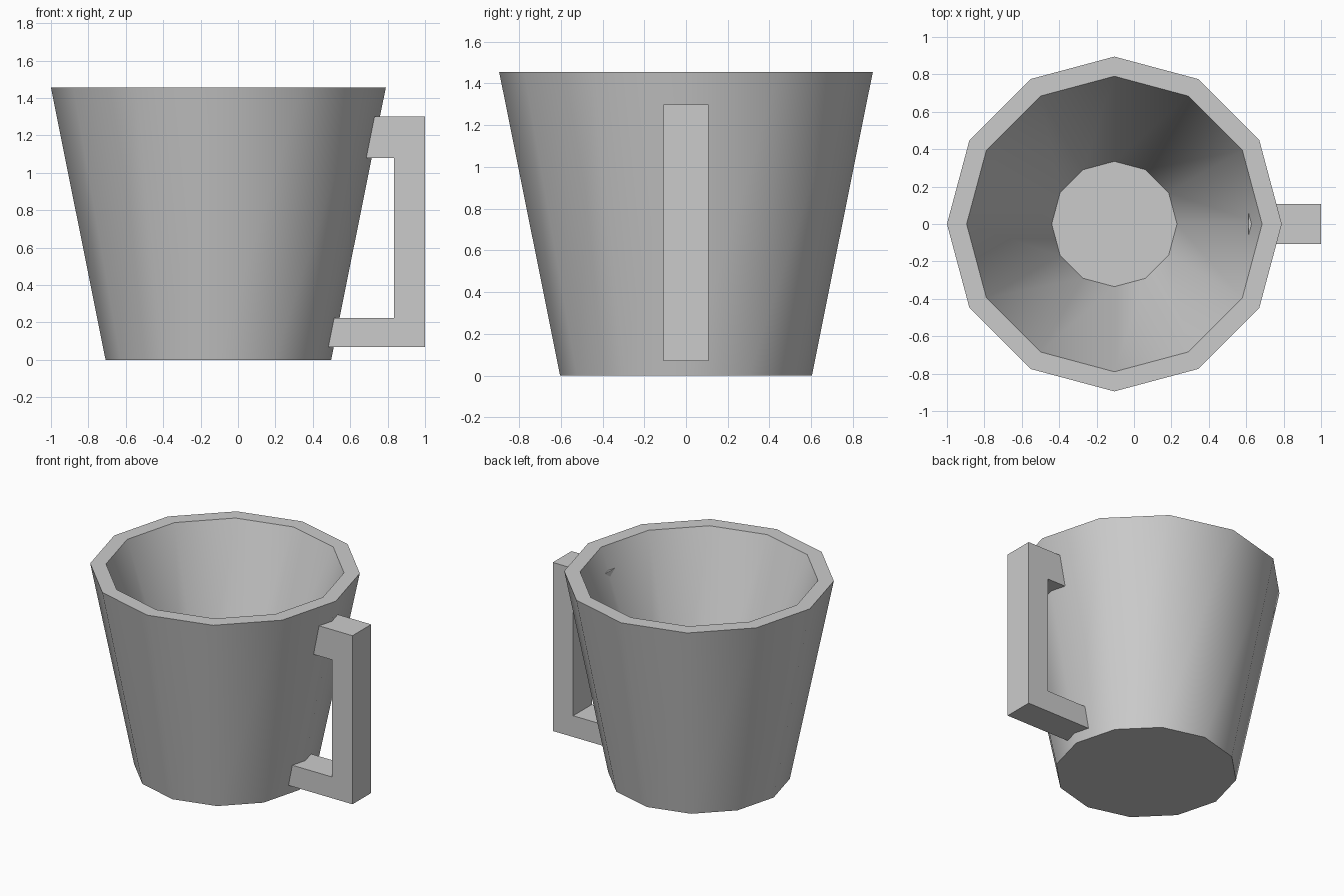
import bpy, bmesh, math

if "Cube" in bpy.data.objects:
    bpy.data.objects.remove(bpy.data.objects["Cube"])

SIDES = 12
CX = -0.105


def make_object(name, bm):
    bmesh.ops.recalc_face_normals(bm, faces=bm.faces[:])
    mesh = bpy.data.meshes.new(name)
    bm.to_mesh(mesh)
    bm.free()
    obj = bpy.data.objects.new(name, mesh)
    bpy.context.collection.objects.link(obj)
    return obj


def ring(bm, radius, z):
    return [bm.verts.new((CX + radius * math.cos(math.tau * i / SIDES),
                          radius * math.sin(math.tau * i / SIDES), z))
            for i in range(SIDES)]


# Cup: twelve-sided tapered shell with a thick rim and a small inner floor
bm = bmesh.new()
profile = [(0.603, 0.0), (0.895, 1.455), (0.79, 1.455), (0.335, 0.21)]
rings = [ring(bm, r, z) for r, z in profile]
for a, b in zip(rings, rings[1:]):
    for i in range(SIDES):
        j = (i + 1) % SIDES
        bm.faces.new((a[i], a[j], b[j], b[i]))
bm.faces.new(rings[0])
bm.faces.new(rings[-1])
cup = make_object("cup_body", bm)

# Smooth side walls, sharp rim and floors
bpy.context.view_layer.objects.active = cup
cup.select_set(True)
bpy.ops.object.shade_smooth_by_angle(angle=math.radians(40))

# Handle: squared C outline extruded across y, its ends sunk into the wall
bm = bmesh.new()
outline = [(0.613, 1.30), (1.0, 1.30), (1.0, 0.07), (0.40, 0.07),
           (0.40, 0.225), (0.835, 0.225), (0.835, 1.08), (0.613, 1.08)]
face = bm.faces.new([bm.verts.new((x, -0.108, z)) for x, z in outline])
side = bmesh.ops.extrude_face_region(bm, geom=[face])["geom"]
bmesh.ops.translate(bm, vec=(0, 0.216, 0),
                    verts=[g for g in side if isinstance(g, bmesh.types.BMVert)])
make_object("handle", bm)
